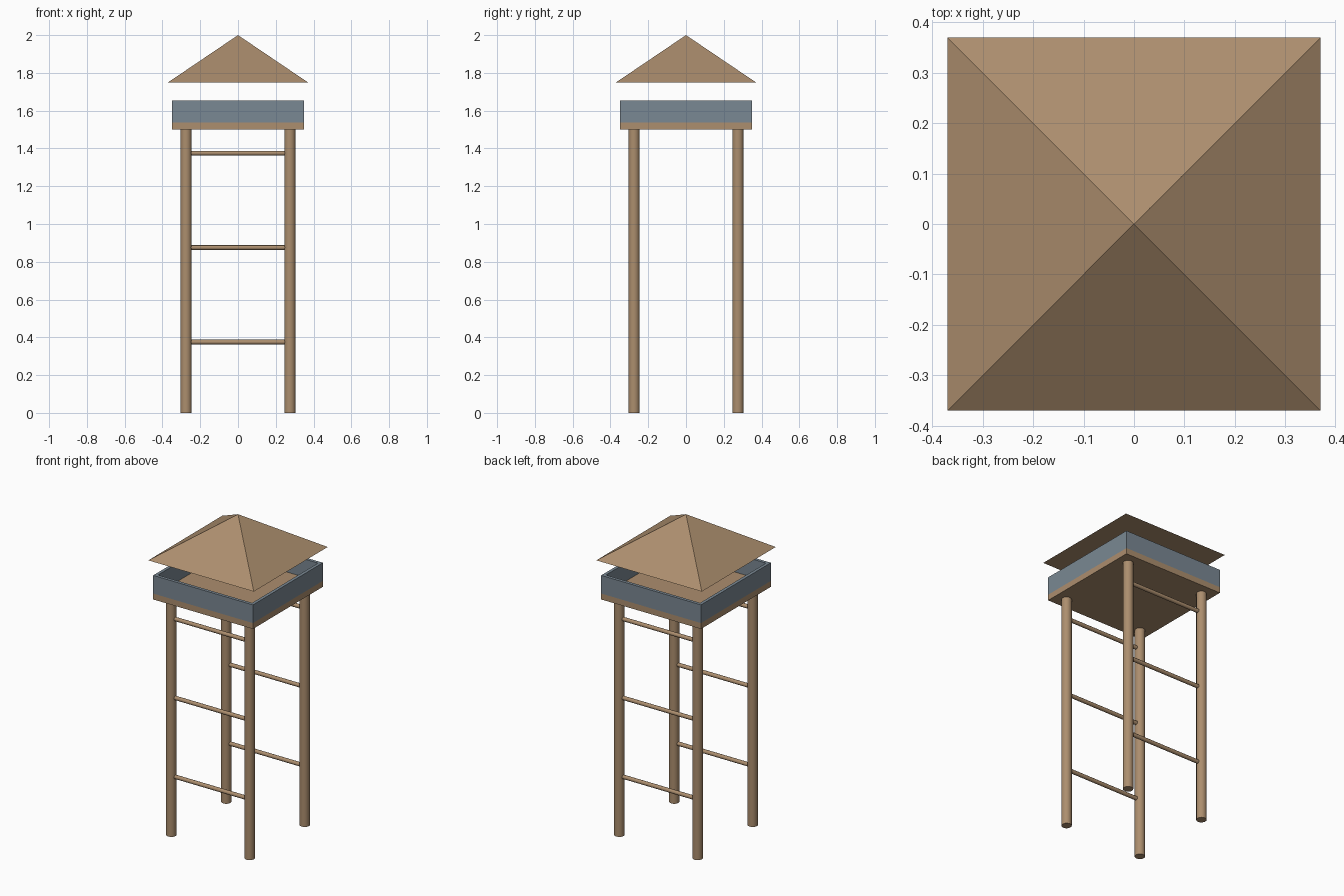
import bpy
import math

if "Cube" in bpy.data.objects:
    bpy.data.objects.remove(bpy.data.objects["Cube"], do_unlink=True)


def linear(c):
    c /= 255
    return c / 12.92 if c <= 0.04045 else ((c + 0.055) / 1.055) ** 2.4


def make_material(name, *rgb):
    mat = bpy.data.materials.new(name)
    color = (*[linear(c) for c in rgb], 1)
    mat.diffuse_color = color
    mat.use_nodes = True
    mat.node_tree.nodes["Principled BSDF"].inputs["Base Color"].default_value = color
    return mat


wood = make_material("tan_wood", 172, 142, 110)
slate = make_material("slate_grey", 122, 136, 147)


def finish(name, mat):
    obj = bpy.context.object
    obj.name = name
    obj.data.materials.append(mat)
    return obj


def box(name, mat, size, location):
    bpy.ops.mesh.primitive_cube_add(size=1, location=location)
    obj = finish(name, mat)
    obj.scale = size
    bpy.ops.object.transform_apply(location=False, rotation=False, scale=True)


def rod(name, radius, length, location, rotation=(0, 0, 0), sides=16):
    bpy.ops.mesh.primitive_cylinder_add(vertices=sides, radius=radius, depth=length,
                                        location=location, rotation=rotation)
    finish(name, wood)
    bpy.ops.object.shade_smooth_by_angle(angle=math.radians(50))


LEG_HEIGHT, LEG_OFFSET = 1.5, 0.275
HALF, FLOOR, WALL, THICK = 0.35, 0.0375, 0.115, 0.02

for y, face in ((-1, "front"), (1, "back")):
    # Four round legs
    for x, side in ((-1, "right"), (1, "left")):
        rod(f"{face}_{side}_leg", 0.03, LEG_HEIGHT,
            (x * LEG_OFFSET, y * LEG_OFFSET, LEG_HEIGHT / 2))
    # Crossbars on the front and back
    for i in range(3):
        rod(f"{face}_crossbar_{i + 1}", 0.0125, 0.5,
            (0, y * LEG_OFFSET, 0.375 + 0.5 * i), (0, math.pi / 2, 0), 12)

# Platform
box("platform", wood, (2 * HALF, 2 * HALF, FLOOR), (0, 0, LEG_HEIGHT + FLOOR / 2))

# Parapet walls around the platform
wall_z = LEG_HEIGHT + FLOOR + WALL / 2
offset = HALF - THICK / 2
for s, face, side in ((-1, "front", "right"), (1, "back", "left")):
    box(f"{face}_wall", slate, (2 * HALF, THICK, WALL), (0, s * offset, wall_z))
    box(f"{side}_wall", slate, (THICK, 2 * (HALF - THICK), WALL), (s * offset, 0, wall_z))

# Pyramid roof, hovering above the walls
bpy.ops.mesh.primitive_cone_add(vertices=4, radius1=0.37 * math.sqrt(2), radius2=0,
                                depth=0.25, location=(0, 0, 1.875),
                                rotation=(0, 0, math.pi / 4))
finish("roof", wood)
